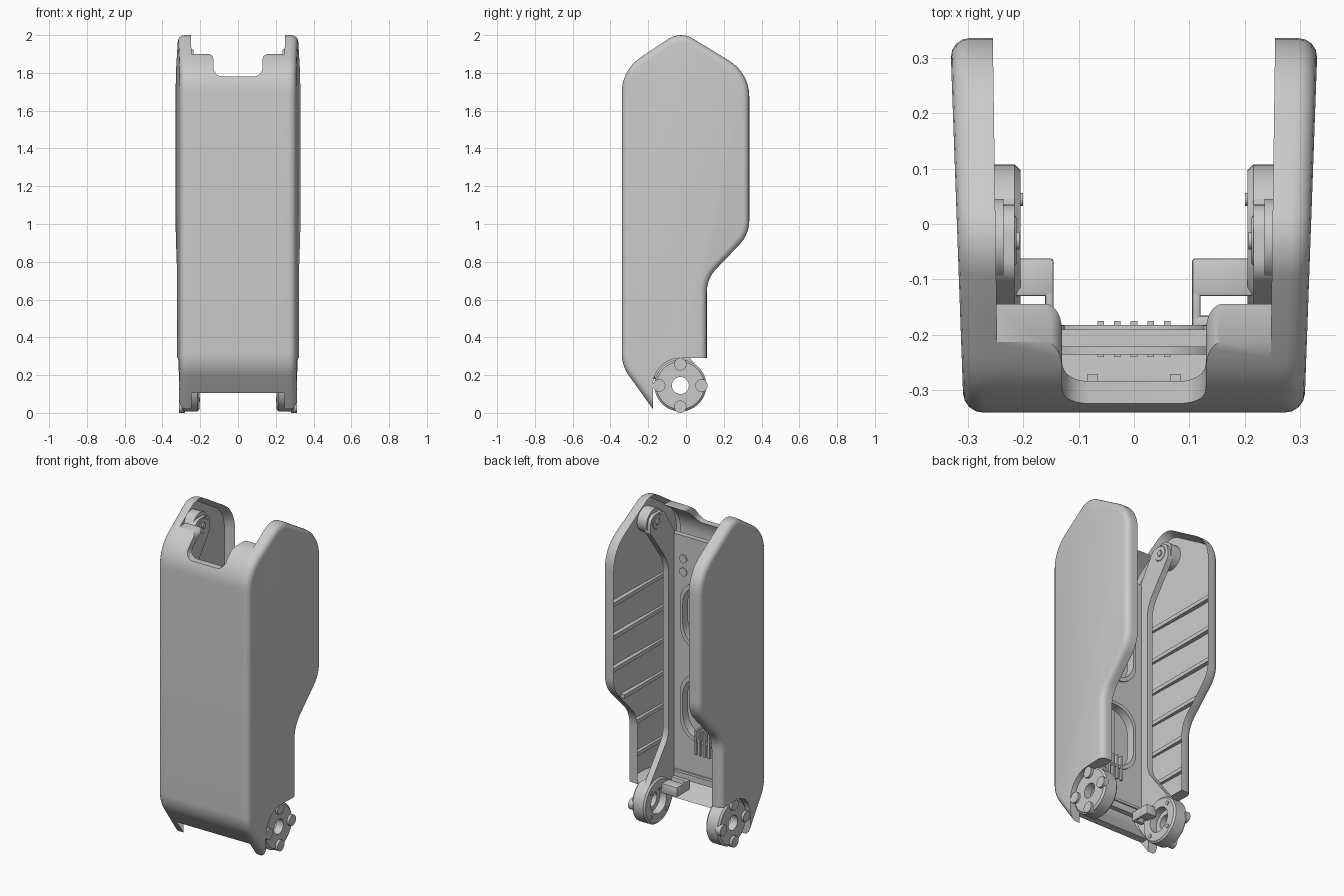
import bpy, bmesh, math
from mathutils import Vector, Matrix

old = bpy.data.objects.get("Cube")
if old:
    bpy.data.objects.remove(old, do_unlink=True)

grey = bpy.data.materials.new("light grey")
grey.use_nodes = True
COLOUR = (0.59, 0.59, 0.59, 1)
grey.diffuse_color = COLOUR
grey.node_tree.nodes["Principled BSDF"].inputs["Base Color"].default_value = COLOUR


def fillet(corners, steps=8):
    """Closed outline from (u, v, radius) corners; radius may be left out."""
    out = []
    for i, c in enumerate(corners):
        p = Vector(c[:2])
        r = c[2] if len(c) > 2 else 0
        if not r:
            out.append(p)
            continue
        a = (Vector(corners[i - 1][:2]) - p).normalized()
        b = (Vector(corners[(i + 1) % len(corners)][:2]) - p).normalized()
        half = a.angle(b) / 2
        centre = p + (a + b).normalized() * r / math.sin(half)
        t = r / math.tan(half)
        v1, v2 = p + a * t - centre, p + b * t - centre
        sweep = math.atan2(v1.x * v2.y - v1.y * v2.x, v1.dot(v2))
        start = math.atan2(v1.y, v1.x)
        for k in range(steps + 1):
            ang = start + sweep * k / steps
            out.append(centre + Vector((math.cos(ang), math.sin(ang))) * r)
    return out


def prism(outline, axis, lo, hi):
    """Extrude an outline along x (outline in y, z) or y (outline in x, z)."""
    bm = bmesh.new()
    place = (lambda p, t: (t, p[0], p[1])) if axis == "x" else (lambda p, t: (p[0], t, p[1]))
    rings = [[bm.verts.new(place(p, t)) for p in outline] for t in (lo, hi)]
    for ring in rings:
        bm.faces.new(ring)
    n = len(outline)
    for i in range(n):
        j = (i + 1) % n
        bm.faces.new((rings[0][i], rings[0][j], rings[1][j], rings[1][i]))
    bmesh.ops.recalc_face_normals(bm, faces=bm.faces)
    return bm


def box(x0, x1, y0, y1, z0, z1, bevel=0.0):
    bm = prism([(y0, z0), (y1, z0), (y1, z1), (y0, z1)], "x", x0, x1)
    if bevel:
        bmesh.ops.bevel(bm, geom=bm.edges[:], offset=bevel, segments=2, affect="EDGES", profile=0.5)
    return bm


def lathe(profile, y, z, sides=48):
    """Spin a closed (radius, x) outline about an axis along x."""
    bm = bmesh.new()
    rings = []
    for k in range(sides):
        a = math.tau * k / sides
        rings.append([bm.verts.new((x, y + r * math.cos(a), z + r * math.sin(a))) for r, x in profile])
    n = len(profile)
    for k in range(sides):
        r0, r1 = rings[k], rings[(k + 1) % sides]
        for i in range(n):
            bm.faces.new((r0[i], r0[(i + 1) % n], r1[(i + 1) % n], r1[i]))
    bmesh.ops.recalc_face_normals(bm, faces=bm.faces)
    return bm


def disc(r, x0, x1, y, z, sides=24):
    pts = [(y + r * math.cos(math.tau * k / sides), z + r * math.sin(math.tau * k / sides)) for k in range(sides)]
    return prism(pts, "x", x0, x1)


def shade(ob):
    bpy.ops.object.select_all(action="DESELECT")
    ob.select_set(True)
    bpy.context.view_layer.objects.active = ob
    bpy.ops.object.shade_smooth_by_angle(angle=math.radians(35))


def add(name, bm):
    me = bpy.data.meshes.new(name)
    bm.to_mesh(me)
    bm.free()
    me.materials.append(grey)
    ob = bpy.data.objects.new(name, me)
    bpy.context.collection.objects.link(ob)
    shade(ob)
    return ob


def add_pair(name, bm):
    """Left part as built, right part mirrored."""
    other = bm.copy()
    bmesh.ops.transform(other, matrix=Matrix.Scale(-1, 4, (1, 0, 0)), verts=other.verts)
    bmesh.ops.reverse_faces(other, faces=other.faces)
    add("left_" + name, bm)
    add("right_" + name, other)


def boolean(ob, cutter_bm, operation):
    cutter = add("cutter", cutter_bm)
    cutter.hide_render = True
    mod = ob.modifiers.new("cut", "BOOLEAN")
    mod.operation, mod.object, mod.solver = operation, cutter, "EXACT"
    bpy.context.view_layer.objects.active = ob
    bpy.ops.object.modifier_apply(modifier=mod.name)
    bpy.data.objects.remove(cutter, do_unlink=True)
    shade(ob)


PY, PZ = -0.03, 0.145       # lower pivot
TZ = 1.85                   # upper pivot height

# side walls: rounded outside, hollow inside with a rim
arc = [(PY + 0.145 * math.cos(a), PZ + 0.145 * math.sin(a))
       for a in (math.pi - k * math.pi / 20 for k in range(11))]
side = fillet([(-0.175, 0.02)] + arc + [
    (0.11, 0.29), (0.11, 0.71, 0.18), (0.335, 0.945, 0.18), (0.335, 1.80, 0.22),
    (PY, 2.022, 0.12), (-0.34, 1.815, 0.22), (-0.34, 0.25, 0.2)])


def outer_x(y):
    return 0.307 + (y + 0.34) * 0.036


wall = prism(side, "x", 0, 1)
outer = {v for v in wall.verts if v.co.x > 0.5}
for v in wall.verts:
    v.co.x = outer_x(v.co.y) if v in outer else 0.245 + (v.co.y + 0.34) * 0.014
round_edges = [e for e in wall.edges if all(v in outer for v in e.verts)
               and not all(v.co.y > -0.18 and v.co.z < 0.3 for v in e.verts)]
inner_face = next(f for f in wall.faces if len(f.verts) > 4 and not any(v in outer for v in f.verts))
bmesh.ops.inset_region(wall, faces=[inner_face], thickness=0.025, use_even_offset=True)
for v in inner_face.verts:
    v.co.x = outer_x(v.co.y) - 0.022
bmesh.ops.bevel(wall, geom=round_edges, offset=0.035, segments=4, affect="EDGES", profile=0.5)
add_pair("side_wall", wall)

# horizontal stiffening ribs inside the side walls
for i in range(6):
    z = 0.45 + 0.2 * i
    y1 = 0.32 if z > 1 else 0.2 if z > 0.8 else 0.1
    add_pair(f"wall_rib_{i + 1}", box(0.277, 0.303, -0.25, y1, z - 0.012, z + 0.012))

# front wall: curved shell trimmed by its front outline
shell = fillet([(-0.175, 0.02), (-0.34, 0.25, 0.2), (-0.34, 1.815, 0.22), (-0.10, 1.975),
                (-0.075, 1.945), (-0.305, 1.795, 0.19), (-0.305, 0.262, 0.17), (-0.145, 0.045)])
front = add("front_wall", prism(shell, "x", -0.253, 0.253))
outline = fillet([(-0.3, 0.105), (0.3, 0.105), (0.3, 1.9), (0.13, 1.9, 0.03), (0.13, 1.78, 0.05),
                  (-0.13, 1.78, 0.05), (-0.13, 1.9, 0.03), (-0.3, 1.9)])
boolean(front, prism(outline, "y", -0.6, 0.1), "INTERSECT")


# back plate with two rounded windows and raised window rims
def window(z, grow=0.0):
    w, h = 0.15 + grow, 0.19 + grow
    return fillet([(-w, z - h, 0.13), (w, z - h, 0.13), (w, z + h, 0.13), (-w, z + h, 0.13)])


plate = add("back_plate", prism(fillet([(-0.25, 0.23), (0.25, 0.23), (0.25, 1.72, 0.03), (-0.25, 1.72, 0.03)]),
                                "y", -0.222, -0.19))
for label, z in (("upper", 1.25), ("lower", 0.69)):
    rim = add(label + "_window_rim", prism(window(z, 0.018), "y", -0.235, -0.182))
    for ob in (plate, rim):
        boolean(ob, prism(window(z), "y", -0.4, 0), "DIFFERENCE")

# plate details: fins, ledge, screws and inner battens
for i in range(5):
    x = -0.06 + 0.03 * i
    add(f"fin_{i + 1}", box(x - 0.006, x + 0.006, -0.24, -0.175, 0.41, 0.56))
add("lower_ledge", box(-0.21, 0.21, -0.2, -0.182, 0.27, 0.285))
for i, z in enumerate((1.5, 1.58)):
    pts = fillet([(0.125, z - 0.025, 0.0249), (0.175, z - 0.025, 0.0249),
                  (0.175, z + 0.025, 0.0249), (0.125, z + 0.025, 0.0249)], 5)
    add_pair(f"plate_screw_{i + 1}", prism(pts, "y", -0.2, -0.183))
add_pair("inner_batten", box(0.065, 0.085, -0.31, -0.27, 0.3, 1.65))

# frame arms running from the lower pivot to the upper pivot
arm = fillet([(0.06, 0.24), (-0.14, 0.5, 0.15), (-0.14, 1.56, 0.2), (0.035, 1.8, 0.02),
              (0.035, 1.9, 0.05), (-0.09, 1.9, 0.05), (-0.215, 1.7, 0.08), (-0.215, 0.26, 0.05), (-0.14, 0.2)])
add_pair("frame_arm", prism(arm, "x", 0.215, 0.252))

# upper pivot bosses
add_pair("upper_washer", disc(0.075, 0.235, 0.3, PY, TZ, 32))
add_pair("upper_boss", lathe([(0.02, 0.212), (0.042, 0.212), (0.046, 0.216), (0.046, 0.24), (0.02, 0.24)], PY, TZ))
add_pair("upper_pin", disc(0.016, 0.206, 0.24, PY, TZ))

# lower pivot hubs with bolts around them
hub = [(0.045, 0.297), (0.126, 0.297), (0.137, 0.287), (0.137, 0.215), (0.127, 0.205),
       (0.075, 0.205), (0.075, 0.25), (0.045, 0.25)]
add_pair("lower_hub", lathe(hub, PY, PZ, 64))
for i in range(4):
    a = i * math.pi / 2
    add_pair(f"hub_bolt_{i + 1}", disc(0.033, 0.28, 0.312, PY + 0.112 * math.cos(a), PZ + 0.112 * math.sin(a)))
    a += math.pi / 4
    add_pair(f"hub_stud_{i + 1}", disc(0.012, 0.2, 0.22, PY + 0.105 * math.cos(a), PZ + 0.105 * math.sin(a), 16))

# clip loops beside the hubs
for name, s, tip in (("left", 1, 0.105), ("right", -1, 0.145)):
    for part, x0, x1, y0, y1 in (("back_bar", tip, 0.215, -0.13, -0.062),
                                 ("front_bar", tip, 0.215, -0.19, -0.165),
                                 ("end_bar", tip, tip + 0.015, -0.185, -0.07)):
        lo, hi = sorted((s * x0, s * x1))
        add(f"{name}_clip_{part}", box(lo, hi, y0, y1, 0.18, 0.24, 0.005))
